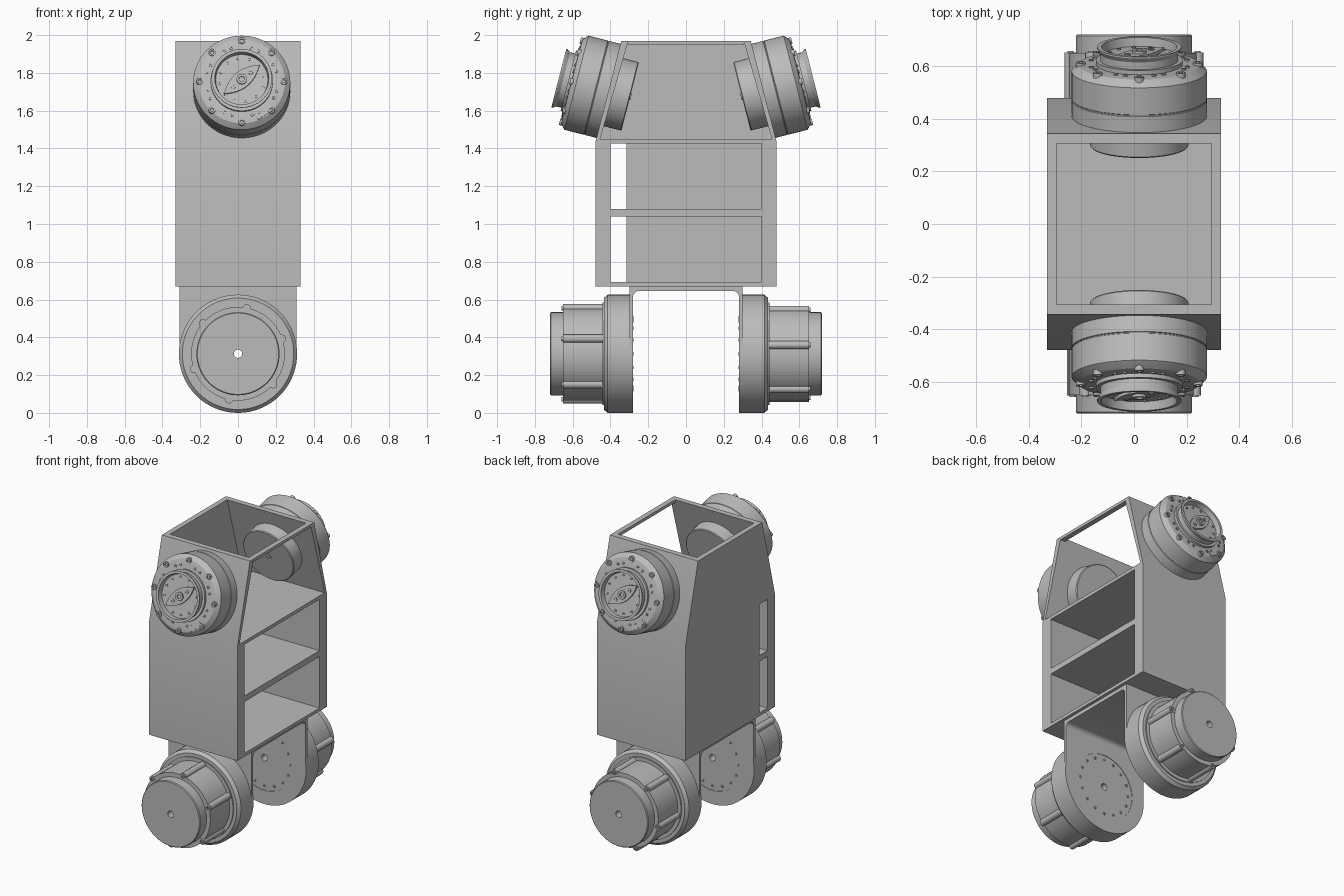
import bpy, bmesh
from math import cos, sin, pi, radians
from mathutils import Matrix, Vector

cube = bpy.data.objects.get("Cube")
if cube:
    bpy.data.objects.remove(cube, do_unlink=True)

grey = bpy.data.materials.new("machined_grey")
grey.use_nodes = True
grey.diffuse_color = (0.5, 0.5, 0.5, 1)
grey.node_tree.nodes["Principled BSDF"].inputs["Base Color"].default_value = (0.5, 0.5, 0.5, 1)


def finish(name, bm, matrix=Matrix()):
    bmesh.ops.recalc_face_normals(bm, faces=bm.faces)
    mesh = bpy.data.meshes.new(name)
    bm.to_mesh(mesh)
    bm.free()
    mesh.transform(matrix)
    mesh.shade_smooth()
    mesh.set_sharp_from_angle(angle=radians(30))
    mesh.materials.append(grey)
    obj = bpy.data.objects.new(name, mesh)
    bpy.context.collection.objects.link(obj)


def add_lathe(bm, profile, segments, at=(0, 0), closed=False):
    """Revolve (radius, height) points about local z."""
    rings = []
    for r, h in profile:
        if r == 0:
            rings.append([bm.verts.new((at[0], at[1], h))] * segments)
        else:
            rings.append([bm.verts.new((at[0] + r * cos(2 * pi * i / segments),
                                        at[1] + r * sin(2 * pi * i / segments), h))
                          for i in range(segments)])
    pairs = list(zip(rings, rings[1:]))
    if closed:
        pairs.append((rings[-1], rings[0]))
    for a, b in pairs:
        for i in range(segments):
            j = (i + 1) % segments
            bm.faces.new(list(dict.fromkeys((a[i], a[j], b[j], b[i]))))


def lathe(name, profile, matrix, closed=False):
    bm = bmesh.new()
    add_lathe(bm, profile, 72, closed=closed)
    finish(name, bm, matrix)


def circle(count, radius, phase=0):
    return [(radius * cos(radians(phase) + 2 * pi * i / count),
             radius * sin(radians(phase) + 2 * pi * i / count)) for i in range(count)]


def screws(name, places, r, h0, h1, matrix, socket=0.5):
    """Round heads with a socket sunk into the outer end."""
    bm = bmesh.new()
    floor = h1 + (h0 - h1) * 0.7
    for p in places:
        add_lathe(bm, [(0, h0), (r, h0), (r, h1), (r * socket, h1),
                       (r * socket, floor), (0, floor)], 14, p)
    finish(name, bm, matrix)


def prism(name, points, h0, h1, matrix):
    bm = bmesh.new()
    face = bm.faces.new([bm.verts.new((x, y, h0)) for x, y in points])
    new = bmesh.ops.extrude_face_region(bm, geom=[face])["geom"]
    verts = [v for v in new if isinstance(v, bmesh.types.BMVert)]
    bmesh.ops.translate(bm, vec=(0, 0, h1 - h0), verts=verts)
    finish(name, bm, matrix)


def rect(x0, x1, y0, y1):
    return [(x0, y0), (x1, y0), (x1, y1), (x0, y1)]


def frame(origin, axis):
    return Matrix.Translation(origin) @ Vector(axis).to_track_quat('Z', 'Y').to_matrix().to_4x4()


# Side profiles are drawn in (y, z) and extruded along x
SIDE = Matrix(((0, 0, 1, 0), (1, 0, 0, 0), (0, 1, 0, 0), (0, 0, 0, 1)))
W, INNER = 0.33, 0.295

# Body shell: end walls, shelves, side panels, top bar
WALL = [(.478, .67), (.478, 1.44), (.343, 1.97), (.305, 1.97), (.455, 1.45), (.4, 1.45), (.4, .67)]
for s, label in ((-1, "front"), (1, "back")):
    prism(label + "_wall", [(s * y, z) for y, z in WALL], -W, W, SIDE)
for label, z0, z1 in (("bottom", .67, .692), ("middle", 1.04, 1.08), ("upper", 1.427, 1.45)):
    prism(label + "_shelf", rect(-.4, .4, z0, z1), -W, W, SIDE)
for label, z0, z1 in (("lower", .692, 1.04), ("middle", 1.08, 1.427)):
    prism(label + "_side_panel", rect(-.315, .4, z0, z1), -W, -INNER, SIDE)
prism("top_side_panel", [(-.455, 1.45), (.455, 1.45), (.305, 1.97), (-.305, 1.97)], -W, -INNER, SIDE)
prism("top_bar", rect(-.308, .308, 1.95, 1.97), INNER, W, SIDE)

# Lower fork bridge with rounded inner corners
R = 0.313
corner = [(-.25 + .03 * cos(a), .615 + .03 * sin(a)) for a in (pi - i * pi / 12 for i in range(7))]
under = corner + [(-y, z) for y, z in reversed(corner)]
prism("fork_bridge", [(-.28, .615)] + under[1:-1] + [(.28, .615), (.28, .67), (-.28, .67)], -R + .003, R - .003, SIDE)

LOWER = [(.022, .003), (.22, .003), (.22, 0), (R, 0), (R, .135), (.295, .155), (.272, .155),
         (.272, .162), (.248, .162), (.248, .37), (.22, .37), (.22, .435), (.215, .44), (.022, .44)]
UPPER = [(0, -.116), (.182, -.116), (.187, -.111), (.187, -.005), (.257, -.005), (.257, .065),
         (.254, .067), (.254, .07), (.257, .072), (.257, .178), (.25, .185), (.228, .203),
         (.205, .206), (.165, .206), (.165, .222), (.148, .222), (.148, .25), (.16, .268),
         (.16, .274), (.143, .274), (.138, .24), (0, .24)]
TILT = radians(14.3)

for s, label in ((-1, "front"), (1, "back")):
    # Fork arm above the motor rim
    m = frame((0, s * .28, R), (0, s, 0))
    arch = [(.3 * cos(pi - i * pi / 32), .3 * sin(pi - i * pi / 32)) for i in range(33)]
    e = R - .003
    prism(label + "_fork_arm", [(e, 0), (e, .67 - R), (-e, .67 - R), (-e, 0)] + arch, 0, .02, m)

    # Lower motor with ribs and screws
    lathe(label + "_lower_motor", LOWER, m, closed=True)
    lobes = circle(6, .246, 79 if s < 0 else 49)
    screws(label + "_motor_ribs", lobes, .022, .155, .371, m, socket=.05)
    screws(label + "_rib_screws", lobes, .012, .37, .378, m)
    screws(label + "_inner_face_screws", circle(16, .19), .009, .004, -.001, m, .6)

    # Upper tilted motor
    m = frame((.02, s * .408, 1.704), (0, s * cos(TILT), sin(TILT)))
    lathe(label + "_upper_motor", UPPER, m)
    screws(label + "_rim_screws", circle(8, .222, 90), .018, .19, .213, m)
    screws(label + "_small_rim_screws", circle(8, .19, 62) + circle(8, .19, 74), .009, .2, .211, m)
    screws(label + "_hub_screws", circle(12, .119, 10), .008, .238, .244, m, .6)

    # Lens-shaped hub plate, centre boss and rim label plate
    turn = m @ Matrix.Rotation(radians(40), 4, 'Z')
    steps = [-1 + i / 8 for i in range(17)]
    lens = [(.122 * t, -.045 * (1 - t * t)) for t in steps]
    lens += [(-x, -y) for x, y in lens[1:-1]]
    prism(label + "_hub_plate", lens, .238, .252, turn)
    screws(label + "_hub_boss", [(0, 0)], .028, .25, .262, turn, .5)
    screws(label + "_hub_plate_screws", [(-.06, 0), (.06, 0)], .013, .25, .256, turn)
    prism(label + "_rim_plate", rect(-.045, .045, -.222, -.185), .2, .209,
          m @ Matrix.Rotation(radians(34), 4, 'Z'))
    # Inner cover plug
    lathe(label + "_cover_plug", [(.012, -.116), (.02, -.116), (.02, -.121), (.012, -.121)], m, closed=True)
